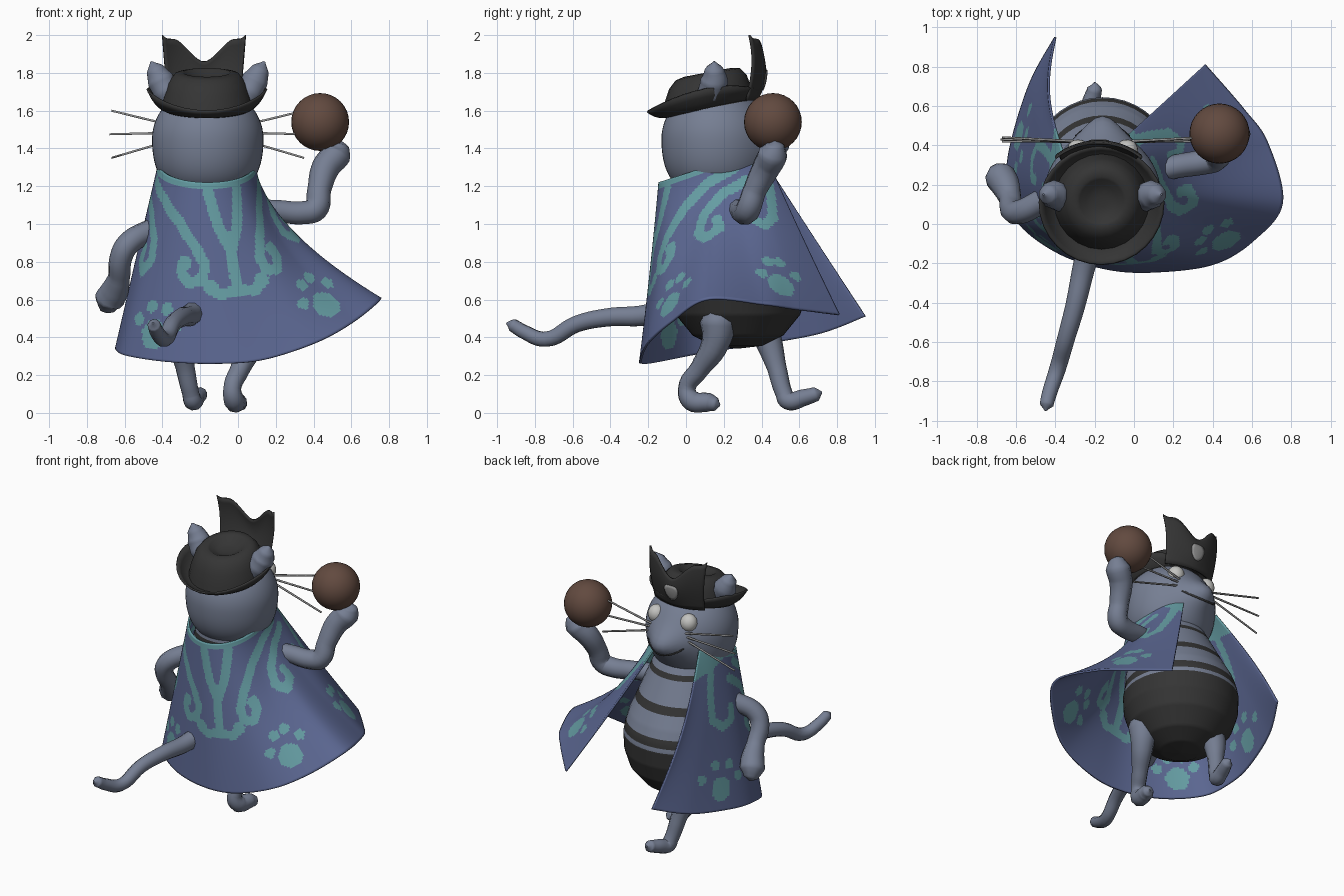
import bpy, bmesh, math
from mathutils import Vector, kdtree
from math import sin, cos, pi, exp, radians

cube = bpy.data.objects.get("Cube")
if cube:
    bpy.data.objects.remove(cube)

def material(name, r, g, b):
    m = bpy.data.materials.new(name)
    m.use_nodes = True
    m.diffuse_color = (r, g, b, 1)
    node = m.node_tree.nodes["Principled BSDF"]
    node.inputs["Base Color"].default_value = (r, g, b, 1)
    node.inputs["Roughness"].default_value = 0.8
    return m

FUR = material("grey_blue_fur", .18, .21, .29)
CAPE = material("indigo_cloth", .105, .135, .285)
TEAL = material("teal_pattern", .13, .335, .365)
BLACK = material("soft_black", .035, .035, .035)
BROWN = material("brown_ball", .122, .068, .05)
EYE = material("pale_eye", .55, .55, .53)
GREY = material("mid_grey", .3, .3, .3)

CX = -.16  # centre line of the figure

def finish(ob, mats, angle=60):
    for m in mats:
        ob.data.materials.append(m)
    bpy.ops.object.select_all(action='DESELECT')
    ob.select_set(True)
    bpy.context.view_layer.objects.active = ob
    bpy.ops.object.shade_smooth_by_angle(angle=radians(angle))
    return ob

def sheet(name, fn, nu, nv, mats, rule=None, closed=False, thick=0):
    """Grid surface fn(u, v) with u, v in 0..1; rule(centre, u, v) picks the material."""
    bm = bmesh.new()
    cols = nu if closed else nu + 1
    rows = [[bm.verts.new(fn(i / nu, j / nv)) for i in range(cols)] for j in range(nv + 1)]
    for j in range(nv):
        for i in range(nu):
            k = (i + 1) % cols
            f = bm.faces.new((rows[j][i], rows[j][k], rows[j + 1][k], rows[j + 1][i]))
            if rule:
                f.material_index = rule(f.calc_center_median(), (i + .5) / nu, (j + .5) / nv)
    if closed:
        bmesh.ops.remove_doubles(bm, verts=bm.verts, dist=1e-5)
    bmesh.ops.recalc_face_normals(bm, faces=bm.faces)
    me = bpy.data.meshes.new(name)
    bm.to_mesh(me)
    bm.free()
    ob = bpy.data.objects.new(name, me)
    bpy.context.collection.objects.link(ob)
    if thick:
        mod = ob.modifiers.new("thickness", 'SOLIDIFY')
        mod.thickness, mod.offset = thick, 0
    return finish(ob, mats)

def ball(name, centre, size, mat, seg=32):
    bpy.ops.mesh.primitive_uv_sphere_add(segments=seg, ring_count=seg // 2, radius=1, location=centre)
    ob = bpy.context.object
    ob.name, ob.scale = name, size
    return finish(ob, [mat], 80)

def tube(name, path, mat, res=3):
    """Round limb through (x, y, z, radius) points."""
    cu = bpy.data.curves.new(name, 'CURVE')
    cu.dimensions, cu.bevel_depth, cu.bevel_resolution = '3D', 1, res
    cu.resolution_u, cu.use_fill_caps = 6, True
    sp = cu.splines.new('BEZIER')
    sp.bezier_points.add(len(path) - 1)
    for p, (x, y, z, r) in zip(sp.bezier_points, path):
        p.co, p.radius = (x, y, z), r
        p.handle_left_type = p.handle_right_type = 'AUTO'
    ob = bpy.data.objects.new(name, cu)
    bpy.context.collection.objects.link(ob)
    bpy.ops.object.select_all(action='DESELECT')
    ob.select_set(True)
    bpy.context.view_layer.objects.active = ob
    bpy.ops.object.convert(target='MESH')
    return finish(bpy.context.object, [mat])

def lerp_list(pts, t):
    i = min(int(t), len(pts) - 2)
    return Vector(pts[i]).lerp(Vector(pts[i + 1]), t - i)

# Body: pear shape leaning back toward the neck, with dark belly and stripes
PROFILE = [(0, .34), (.13, .355), (.24, .41), (.33, .52), (.365, .63), (.37, .74),
           (.345, .88), (.305, 1), (.26, 1.14), (.225, 1.25), (.18, 1.35)]

def body(u, v):
    r, z = lerp_list(PROFILE, v * (len(PROFILE) - 1))
    a = 2 * pi * u
    return (CX + r * cos(a), .275 - .24 * max(0, z - .8) + r * sin(a), z)

def body_colour(c, u, v):
    bands = [(0, .735), (.765, .82), (.97, 1.02), (1.16, 1.19)]
    return int(any(lo < c.z < hi for lo, hi in bands))

sheet("body", body, 40, 100, [FUR, BLACK], body_colour, closed=True)

# Head: round above, fuller toward the neck, with a pointed muzzle
def head_point(a, b):
    ring = max(cos(b), 0) ** (.32 if b < 0 else 1)
    x, y, z = .295 * ring * cos(a), .29 * ring * sin(a), .278 * sin(b)
    if y > 0:
        y += .1 * exp(-(x / .125) ** 2 - ((z + .03) / .1) ** 2)
    squeeze = 1 - .12 * max(0, -sin(b)) ** 3
    return (CX + x * squeeze, .16 + y * squeeze, 1.45 + z)

sheet("head", lambda u, v: head_point(2 * pi * u, pi * (v - .5)), 48, 32, [FUR], closed=True)
mouth = [head_point(pi / 2 + k * .12, -.33 + .012 * k * k) for k in range(-4, 5)]
tube("mouth", [(*p, .006) for p in mouth], BLACK, 1)

# Paired face parts
for side, s in (("left", 1), ("right", -1)):
    ball(side + "_eye", (CX + s * .125, .375, 1.563), (.056, .055, .06), EYE, 20)
    tube(side + "_ear", [(CX + s * .18, .1, 1.62, .03), (CX + s * .215, .13, 1.69, .07),
                         (CX + s * .25, .15, 1.76, .074), (CX + s * .28, .15, 1.82, .05),
                         (CX + s * .3, .15, 1.86, .005)], FUR)
    for k in (-1, 0, 1):
        tube(f"{side}_whisker_{k + 2}", [(CX + s * .12, .42, 1.485 + k * .02, .007),
             (CX + s * (.52 - .01 * abs(k)), .43 + .01 * k, 1.475 + k * .125, .006)], GREY, 1)

# Hat: dented crown, curled brim and a tall two-pointed front flap
def tilt(x, y, z):
    return (x, y, z + .19 * (y - .1))

CROWN = [(.245, 1.61), (.23, 1.68), (.205, 1.75), (.17, 1.79), (.125, 1.8), (.1, 1.785),
         (.06, 1.765), (0, 1.76)]

def crown(u, v):
    r, z = lerp_list(CROWN, v * (len(CROWN) - 1))
    a = 2 * pi * u
    return tilt(CX - .005 + r * cos(a), .115 + r * sin(a), z)

def brim(u, v):
    a = 2 * pi * u
    rise = .05 + .06 * cos(a) ** 2
    r = .19 + .125 * v - .03 * v * max(0, sin(a))
    return tilt(CX - .005 + r * cos(a), .11 + r * sin(a), 1.605 + rise * v ** 2.5)

def flap(u, v):
    k = 2 * u - 1
    x = (.19 + .03 * v) * k
    t = min(abs(k) / .75, 1)
    top = 1.86 + .12 * t * t * (3 - 2 * t) + .2 * max(0, abs(k) - .9)
    base = .1 + math.sqrt(.275 ** 2 - .75 * x * x)
    return (CX - .02 + x, base + .045 * sin(pi * v * .7), 1.655 + (top - 1.655) * v)

def badge(u, v):
    x, y, z = flap(.5 + .125 * v * cos(2 * pi * u), .52 + .26 * v * sin(2 * pi * u))
    return (x, y + .009, z)

sheet("hat_crown", crown, 24, 14, [BLACK], closed=True)
sheet("hat_brim", brim, 32, 6, [BLACK], closed=True, thick=.012)
sheet("hat_flap", flap, 28, 10, [BLACK], thick=.012)
sheet("hat_badge", badge, 20, 3, [GREY], closed=True, thick=.004)

# Cape: flared cloth from a sloping collar to an uneven hem, open over the belly
HEM = [(-.40, .95, .51), (-.53, .71, .42), (-.63, .38, .36), (-.64, .17, .33), (-.58, 0, .30),
       (-.375, -.15, .27), (-.12, -.23, .26), (.13, -.24, .28), (.41, -.2, .37), (.61, -.08, .48),
       (.755, .11, .6), (.68, .41, .575), (.56, .58, .55), (.36, .81, .52)]

def hem_point(a):
    """Smooth curve through the hem points."""
    i = min(int(a), len(HEM) - 2)
    p0, p1, p2, p3 = (Vector(HEM[max(0, min(j, len(HEM) - 1))]) for j in range(i - 1, i + 3))
    t = a - i
    return (p1 * 2 + (p2 - p0) * t + (p0 * 2 - p1 * 5 + p2 * 4 - p3) * t ** 2
            + (p1 * 3 - p0 - p2 * 3 + p3) * t ** 3) / 2

def cape(a, s):
    """a runs 0..13 around the hem, s runs 0..1 from collar to hem."""
    ang = radians(134 + 22.9 * a)
    wide = 1 + .18 * exp(-a)
    x, y = CX + .25 * wide * cos(ang), .14 + .28 * wide * sin(ang)
    z = 1.22 + .33 * (y + .14)
    hem = hem_point(a)
    t = s ** (1 + .8 * exp(-((a - 9.8) / 2) ** 2))
    bow = -.05 * exp(-a) * sin(pi * s)
    return Vector((x + (hem.x - x) * t + bow, y + (hem.y - y) * t, z + (hem.z - z) * s))

# Painted pattern in cape coordinates, mirrored about the middle of the back:
# stem with foot, two forked arms, then three sweeping hooks on each side
MID = 6.7
strokes = [[(0, .3), (0, .61)], [(0, .38), (.4, .24), (.75, .05)],
           [(0, .6), (.5, .62), (.8, .58)],
           [(4.2, .07), (2.9, .13), (1.9, .23), (1.2, .36), (.9, .46), (1.0, .54),
            (1.35, .56), (1.6, .5), (1.55, .44)],
           [(4.7, .17), (3.7, .23), (2.9, .35), (2.75, .46), (3.1, .54), (3.5, .49), (3.45, .42)],
           [(5.9, .1), (5.7, .28), (5.5, .42), (5.1, .47), (4.7, .43), (4.7, .35)]]
spots, dots = [], []
for m in (-1, 1):
    for st in strokes:
        for (a0, s0), (a1, s1) in zip(st, st[1:]):
            for k in range(17):
                f = k / 16
                dots.append(cape(MID + m * (a0 + (a1 - a0) * f), s0 + (s1 - s0) * f))
    for pa in (2.1, 5.05):
        spots.append((cape(MID + m * pa, .86), .078))
        for da, ds in ((-.55, .79), (-.22, .71), (.2, .71), (.52, .79)):
            spots.append((cape(MID + m * (pa + da), ds), .034))
    spots += [(cape(MID + m * .75, .58), .04), (cape(MID + m * 1.52, .45), .038)]
tree = kdtree.KDTree(len(dots))
for i, d in enumerate(dots):
    tree.insert(d, i)
tree.balance()

def cape_colour(c, u, v):
    collar = .04 + .15 * max(0, (abs(2 * u - 1) - .75) / .25)
    if v < collar or tree.find(c)[2] < .029:
        return 1
    return int(any((c - p).length < r for p, r in spots))

sheet("cape", lambda u, v: cape(13 * u, v), 208, 80, [CAPE, TEAL], cape_colour, thick=.012)

# Limbs and tail
tube("lowered_arm", [(-.33, .18, 1.02, .06), (-.46, .12, .965, .062), (-.585, .06, .89, .062),
                     (-.62, .07, .82, .06), (-.63, .13, .72, .058), (-.655, .2, .645, .075),
                     (-.68, .24, .6, .08), (-.69, .27, .55, .045), (-.69, .28, .53, .005)], FUR)
tube("raised_arm", [(-.02, .23, 1.075, .06), (.2, .29, 1.07, .06), (.35, .315, 1.06, .064),
                    (.41, .33, 1.08, .066), (.43, .365, 1.18, .063), (.465, .425, 1.3, .075),
                    (.52, .46, 1.37, .08), (.54, .47, 1.42, .05), (.545, .47, 1.44, .005)], FUR)
tube("left_leg", [(.06, .16, .58, .07), (.065, .17, .48, .098), (.06, .155, .37, .075),
                  (.01, .07, .23, .052), (-.03, .005, .13, .047), (-.02, .03, .065, .055),
                  (0, .12, .055, .05), (.015, .16, .045, .035), (.02, .18, .04, .005)], FUR)
tube("right_leg", [(-.32, .38, .52, .08), (-.31, .43, .4, .075), (-.28, .48, .24, .052),
                   (-.25, .52, .1, .046), (-.24, .54, .065, .05), (-.22, .62, .08, .045),
                   (-.2, .69, .1, .038), (-.2, .72, .11, .005)], FUR)
tube("tail", [(-.19, .02, .6, .06), (-.25, -.2, .52, .058), (-.3, -.42, .505, .05),
              (-.345, -.58, .47, .045), (-.39, -.74, .39, .042), (-.43, -.86, .43, .038),
              (-.445, -.92, .465, .035), (-.45, -.95, .475, .005)], FUR)

# Ball balanced on the raised hand
ball("ball", (.435, .46, 1.54), (.153, .153, .153), BROWN)
